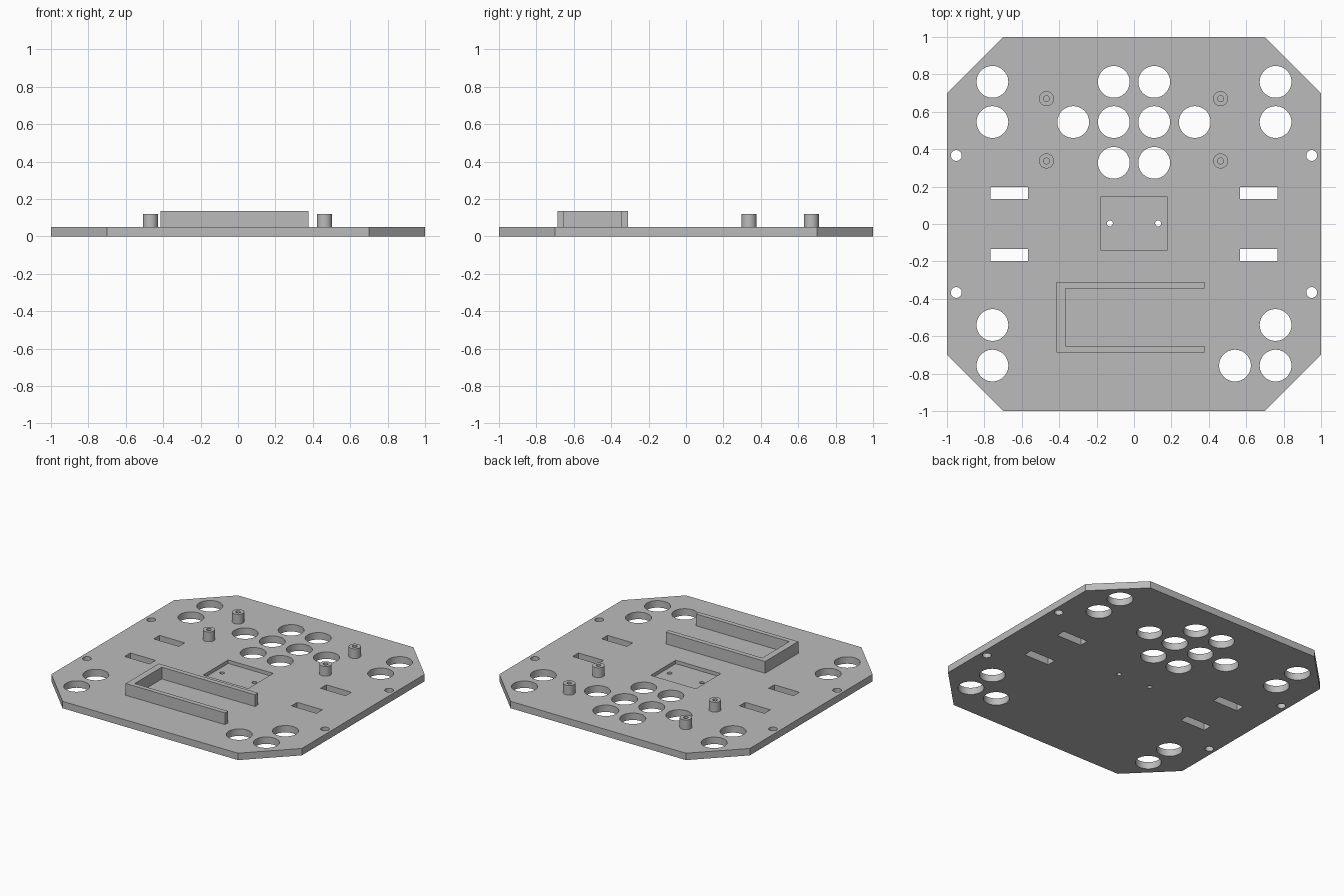
import bpy
import bmesh
from math import radians
from mathutils import Matrix

if "Cube" in bpy.data.objects:
    bpy.data.objects.remove(bpy.data.objects["Cube"], do_unlink=True)

grey = bpy.data.materials.new("plain grey")
grey.use_nodes = True
GREY = (0.5, 0.5, 0.5, 1)
grey.diffuse_color = GREY
grey.node_tree.nodes["Principled BSDF"].inputs["Base Color"].default_value = GREY

THICK = 0.05
BELOW, ABOVE = -0.1, 0.3


def add_prism(bm, outline, z0, z1):
    """Extrude a counter-clockwise outline from z0 up to z1."""
    low = [bm.verts.new((x, y, z0)) for x, y in outline]
    high = [bm.verts.new((x, y, z1)) for x, y in outline]
    bm.faces.new(low[::-1])
    bm.faces.new(high)
    n = len(outline)
    for i in range(n):
        j = (i + 1) % n
        bm.faces.new((low[i], low[j], high[j], high[i]))


def add_box(bm, x0, x1, y0, y1, z0, z1):
    add_prism(bm, [(x0, y0), (x1, y0), (x1, y1), (x0, y1)], z0, z1)


def add_cylinder(bm, x, y, r, z0, z1, sides=48):
    bmesh.ops.create_cone(bm, cap_ends=True, segments=sides, radius1=r, radius2=r,
                          depth=z1 - z0, matrix=Matrix.Translation((x, y, (z0 + z1) / 2)))


def make_object(name, bm):
    mesh = bpy.data.meshes.new(name)
    bm.to_mesh(mesh)
    bm.free()
    mesh.materials.append(grey)
    obj = bpy.data.objects.new(name, mesh)
    bpy.context.collection.objects.link(obj)
    return obj


def activate(obj):
    bpy.ops.object.select_all(action="DESELECT")
    obj.select_set(True)
    bpy.context.view_layer.objects.active = obj


def cut(obj, bm):
    """Subtract a mesh from an object and discard the cutter."""
    cutter = make_object("cutter", bm)
    cutter.hide_render = True
    mod = obj.modifiers.new("cut", "BOOLEAN")
    mod.operation = "DIFFERENCE"
    mod.solver = "EXACT"
    mod.object = cutter
    activate(obj)
    bpy.ops.object.modifier_apply(modifier=mod.name)
    bpy.data.objects.remove(cutter, do_unlink=True)


def smooth(obj):
    activate(obj)
    bpy.ops.object.shade_smooth_by_angle(angle=radians(30))


# Base plate with clipped corners
c = 0.7
bm = bmesh.new()
add_prism(bm, [(-c, -1), (c, -1), (1, -c), (1, c), (c, 1), (-c, 1), (-1, c), (-1, -c)], 0, THICK)
plate = make_object("base_plate", bm)

# Shallow square pocket
bm = bmesh.new()
add_box(bm, -0.18, 0.18, -0.14, 0.145, THICK / 2, ABOVE)
cut(plate, bm)

# Through holes and slots
bm = bmesh.new()
large = [(0.54, -0.757)]
for s in (-1, 1):
    large += [(s * 0.757, y) for y in (0.76, 0.545, -0.54, -0.757)]
    large += [(s * 0.108, y) for y in (0.76, 0.545, 0.327)]
    large.append((s * 0.325, 0.545))
    add_cylinder(bm, s * 0.129, 0.003, 0.016, BELOW, ABOVE, 24)
    for t in (-1, 1):
        add_cylinder(bm, s * 0.95, t * 0.366, 0.029, BELOW, ABOVE, 32)
        x, y = s * 0.666, t * 0.166
        add_box(bm, x - 0.1, x + 0.1, y - 0.033, y + 0.033, BELOW, ABOVE)
for x, y in large:
    add_cylinder(bm, x, y, 0.085, BELOW, ABOVE)
cut(plate, bm)
smooth(plate)

# Open-ended battery bracket
bm = bmesh.new()
add_prism(bm, [(-0.415, -0.687), (0.377, -0.687), (0.377, -0.653), (-0.367, -0.653),
               (-0.367, -0.345), (0.377, -0.345), (0.377, -0.31), (-0.415, -0.31)],
          THICK, 0.135)
make_object("battery_bracket", bm)

# Hollow standoffs
for side, x in (("right", -0.468), ("left", 0.463)):
    for place, y in (("front", 0.337), ("back", 0.67)):
        bm = bmesh.new()
        add_cylinder(bm, x, y, 0.04, THICK, 0.12)
        post = make_object(f"standoff_{place}_{side}", bm)
        bm = bmesh.new()
        add_cylinder(bm, x, y, 0.016, THICK + 0.005, ABOVE, 24)
        cut(post, bm)
        smooth(post)
